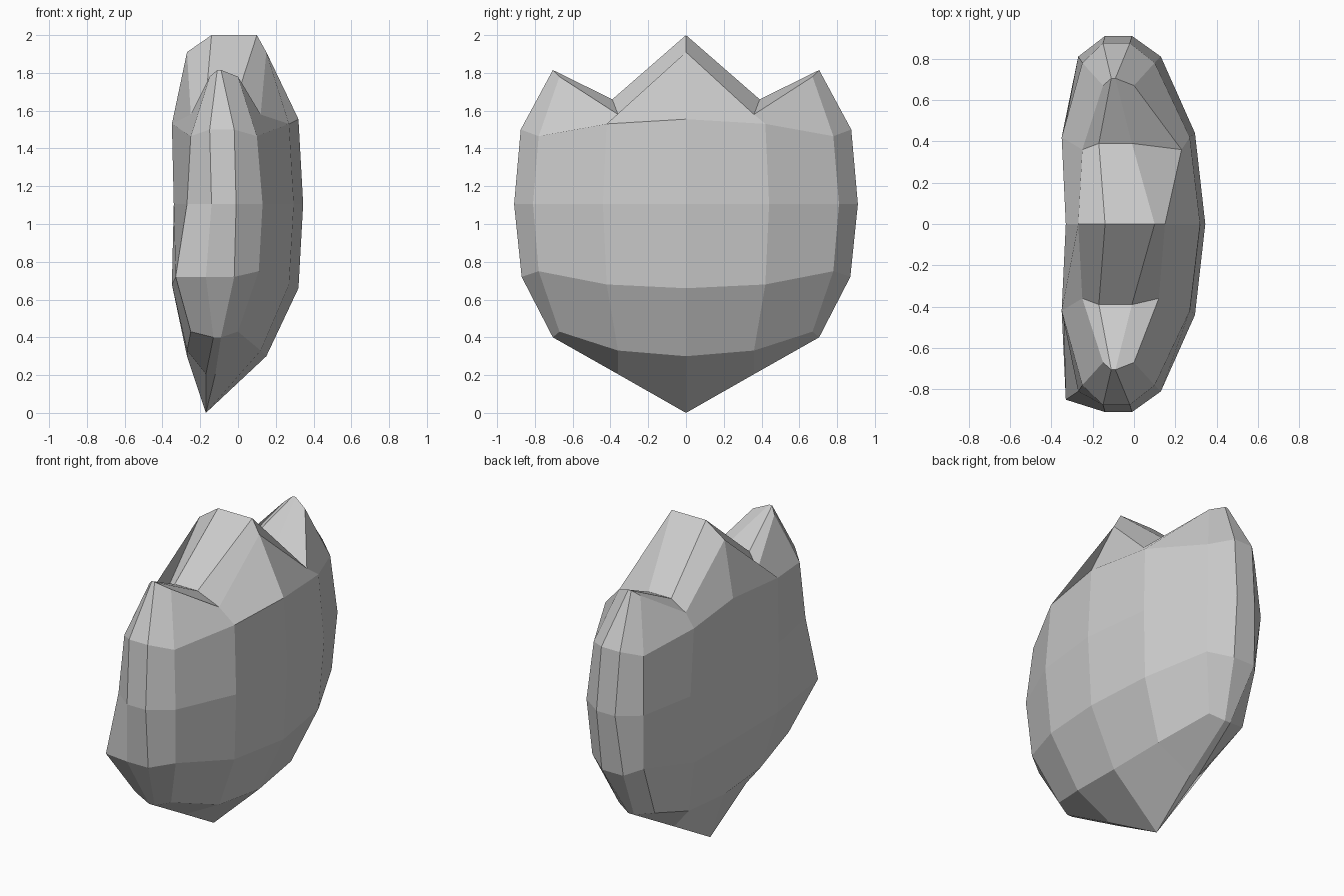
import bpy, bmesh

if "Cube" in bpy.data.objects:
    bpy.data.objects.remove(bpy.data.objects["Cube"])

# Half of the shield faces: rows upward, columns from centre outward (y, z, front x, back x)
GRID = [
    [(0, .30, .15, -.27), (.36, .33, .12, -.27), (.67, .43, .0, -.25)],
    [(0, .66, .32, -.33), (.42, .68, .27, -.35), (.78, .75, .11, -.25)],
    [(0, 1.105, .345, -.33), (.44, 1.105, .295, -.34), (.81, 1.105, .13, -.27)],
    [(0, 1.555, .32, -.33), (.42, 1.53, .27, -.35), (.78, 1.465, .10, -.25)],
    [(0, 1.91, .15, -.27), (.36, 1.58, .23, -.25), (.67, 1.78, .0, -.15)],
]
# Half of the rim, keyed by (row, column): (y, z, front x, back x)
RIM = {
    (0, 0): (0, 0, -.17, -.17), (0, 1): (.36, .205, -.12, -.17),
    (0, 2): (.705, .40, -.09, -.13), (1, 2): (.87, .72, -.02, -.17),
    (2, 2): (.91, 1.105, -.01, -.14), (3, 2): (.875, 1.5, -.02, -.15),
    (4, 2): (.705, 1.815, -.09, -.11), (4, 1): (.39, 1.66, -.01, -.17),
    (4, 0): (0, 2.0, .10, -.14),
}

bm = bmesh.new()


def layer(lookup, keys, xi):
    """Mirror one half-layer to columns -2..2 and make its vertices."""
    out = {}
    for r, c in keys:
        p = lookup(r, abs(c))
        out[r, c] = bm.verts.new((p[xi], p[0] if c >= 0 else -p[0], p[1]))
    return out


cells = [(r, c) for r in range(5) for c in range(-2, 3)]
loop = ([(0, c) for c in range(-2, 3)] + [(r, 2) for r in range(1, 5)]
        + [(4, c) for c in range(1, -3, -1)] + [(r, -2) for r in (3, 2, 1)])
front = layer(lambda r, c: GRID[r][c], cells, 2)
back = layer(lambda r, c: GRID[r][c], cells, 3)
rim_f = layer(lambda r, c: RIM[r, c], loop, 2)
rim_b = layer(lambda r, c: RIM[r, c], loop, 3)

# Uneven dents: pulled lower edge and shallower notch on the near side
back[1, -2].co = (-.33, -.85, .72)
front[4, -1].co.x = .12

# Front and back panels
for g in (front, back):
    for r in range(4):
        for c in range(-2, 2):
            bm.faces.new((g[r, c], g[r, c + 1], g[r + 1, c + 1], g[r + 1, c]))

# Rim bands joining the panels
for a, b in ((front, rim_f), (rim_f, rim_b), (rim_b, back)):
    for k, n in zip(loop, loop[1:] + loop[:1]):
        bm.faces.new((a[k], b[k], b[n], a[n]))

bmesh.ops.remove_doubles(bm, verts=bm.verts, dist=.001)
bmesh.ops.recalc_face_normals(bm, faces=bm.faces)
mesh = bpy.data.meshes.new("shield_body")
bm.to_mesh(mesh)
bm.free()
bpy.context.collection.objects.link(bpy.data.objects.new("shield_body", mesh))
